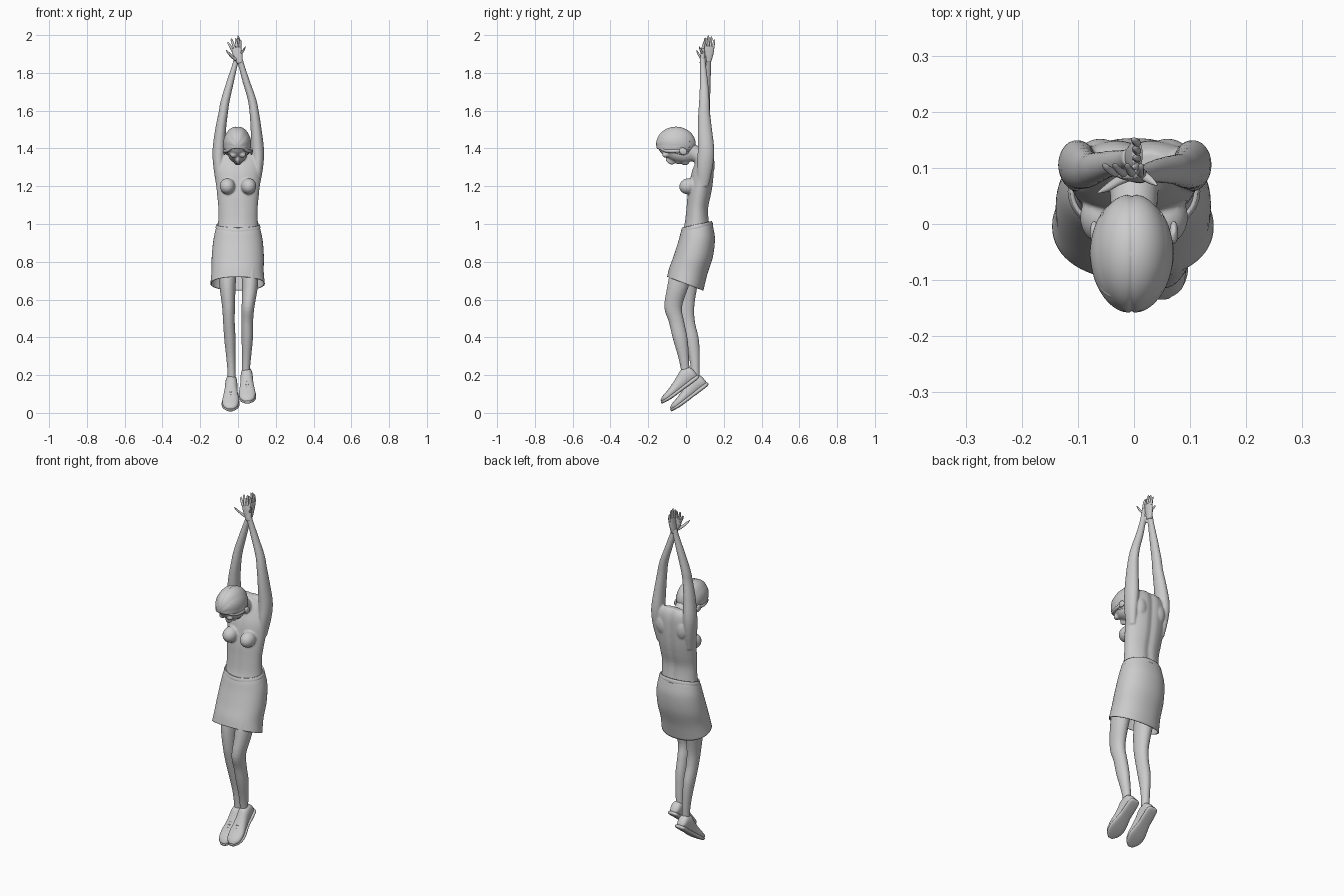
import bpy, bmesh, math
from mathutils import Vector, Matrix


def frame(o, z, x):
    z = Vector(z).normalized()
    y = z.cross(Vector(x)).normalized()
    x = y.cross(z)
    m = Matrix((x, y, z)).transposed().to_4x4()
    m.translation = Vector(o)
    return m


def loft(bm, secs, M=Matrix(), n=28, steps=4, power=2.0, groove=0.0, cap=True):
    """Smooth tube through sections (x, y, z, rx, ry[, tilt])."""
    s = [Vector(tuple(k) + (0,) * (6 - len(k))) for k in secs]
    rows = []
    for i in range(len(s) - 1):
        a, b, c, d = s[max(i - 1, 0)], s[i], s[i + 1], s[min(i + 2, len(s) - 1)]
        for j in range(steps):
            t = j / steps
            rows.append(0.5 * (2 * b + (c - a) * t + (2 * a - 5 * b + 4 * c - d) * t * t
                               + (3 * b - 3 * c + d - a) * t ** 3))
    rows.append(s[-1])
    rings = []
    for r in rows:
        ring = []
        for k in range(n):
            t = 2 * math.pi * k / n
            c, q = math.cos(t), math.sin(t)
            x = r[3] * math.copysign(abs(c) ** (2 / power), c)
            y = r[4] * math.copysign(abs(q) ** (2 / power), q)
            z = r[2] + r[5] * y
            y -= groove * math.exp(-(x / 0.018) ** 2) * (1 if q > 0 else -0.4)
            ring.append(bm.verts.new(M @ Vector((r[0] + x, r[1] + y, z))))
        rings.append(ring)
    for a, b in zip(rings, rings[1:]):
        for k in range(n):
            bm.faces.new((a[k], a[(k + 1) % n], b[(k + 1) % n], b[k]))
    if cap:
        bm.faces.new(rings[0][::-1])
        bm.faces.new(rings[-1])


def ball(bm, c, r, rx=0.0):
    m = Matrix.Translation(c) @ Matrix.Rotation(rx, 4, 'X') @ Matrix.Diagonal((*r, 1))
    return bmesh.ops.create_uvsphere(bm, u_segments=48, v_segments=32, radius=1, matrix=m)['verts']


def finish(bm, name):
    bmesh.ops.recalc_face_normals(bm, faces=bm.faces)
    for f in bm.faces:
        f.smooth = True
    me = bpy.data.meshes.new(name)
    bm.to_mesh(me)
    bm.free()
    ob = bpy.data.objects.new(name, me)
    bpy.context.collection.objects.link(ob)
    return ob


# Body: torso, limbs, neck and face merged by a voxel remesh
bm = bmesh.new()
loft(bm, [(0, .02, .77, .09, .06), (0, .04, .85, .115, .08), (0, .055, .93, .115, .085),
          (0, .058, 1.0, .106, .068), (0, .06, 1.08, .104, .06), (0, .07, 1.15, .11, .064),
          (0, .08, 1.21, .116, .064), (0, .09, 1.28, .12, .06), (0, .105, 1.35, .115, .046),
          (0, .112, 1.39, .095, .033), (0, .112, 1.415, .06, .02)], groove=.008, n=48)
# arms
loft(bm, [(-.095, .09, 1.2, .02, .03), (-.102, .1, 1.3, .028, .042), (-.101, .106, 1.39, .034, .044),
          (-.092, .1, 1.5, .029, .038), (-.078, .097, 1.59, .025, .031), (-.068, .1, 1.65, .024, .028),
          (-.042, .108, 1.75, .02, .023), (-.017, .115, 1.84, .015, .018), (-.006, .118, 1.88, .016, .018)])
loft(bm, [(.095, .09, 1.2, .02, .03), (.105, .1, 1.3, .028, .042), (.104, .106, 1.39, .034, .044),
          (.096, .1, 1.5, .029, .038), (.086, .096, 1.59, .025, .031), (.074, .097, 1.66, .023, .027),
          (.045, .095, 1.75, .02, .022), (.018, .09, 1.84, .017, .016), (.006, .087, 1.88, .018, .015)])
# legs
loft(bm, [(-.056, .045, .86, .05, .06), (-.056, .02, .75, .048, .062), (-.055, .003, .66, .042, .056),
          (-.05, -.002, .56, .034, .046), (-.048, .008, .48, .031, .04), (-.043, .03, .39, .03, .038),
          (-.038, .045, .29, .024, .028), (-.034, .05, .2, .021, .022), (-.034, .05, .13, .022, .024)])
loft(bm, [(.06, .02, .86, .05, .06), (.063, -.02, .75, .046, .062), (.063, -.045, .66, .041, .056),
          (.053, -.068, .56, .034, .047), (.049, -.05, .48, .031, .041), (.049, -.03, .39, .03, .039),
          (.045, -.012, .29, .024, .028), (.042, -.003, .22, .021, .023), (.043, .005, .17, .022, .024)])
for s in (-1, 1):
    ball(bm, (s * .056, .012, 1.2), (.04, .048, .042), .25)      # breast
    ball(bm, (s * .06, .128, 1.31), (.035, .024, .055))          # shoulder blade
    ball(bm, (s * .071, -.015, 1.385), (.008, .02, .024), .9)    # ear
    ball(bm, (s * .024, -.108, 1.365), (.018, .018, .014))       # brow
# neck, skull, jaw, nose, lips, chin
loft(bm, [(0, 0, -.02, .055, .035), (0, 0, .05, .043, .042), (0, 0, .12, .042, .046)],
     frame((0, .1, 1.34), (0, -.83, .5), (1, 0, 0)))
ball(bm, (-.004, -.055, 1.425), (.068, .097, .08))
ball(bm, (-.002, -.045, 1.378), (.052, .088, .05), -.35)
ball(bm, (-.001, -.005, 1.332), (.022, .024, .022))
ball(bm, (-.001, -.083, 1.335), (.011, .028, .018), -.5)
ball(bm, (-.001, -.043, 1.328), (.02, .016, .011), -.5)
body = finish(bm, "body")
m = body.modifiers.new("blend", 'REMESH')
m.mode, m.voxel_size, m.use_smooth_shade = 'VOXEL', .005, True
m = body.modifiers.new("soften", 'SMOOTH')
m.factor, m.iterations = .5, 5

# Hands with spread fingers
def hand(name, o, z, x, fan):
    bm = bmesh.new()
    M = frame(o, z, x)
    loft(bm, [(0, 0, -.01, .015, .014), (0, 0, .025, .023, .013), (0, 0, .055, .027, .011),
              (0, 0, .074, .024, .009)], M, n=20, power=2.4)
    for i, ln in enumerate((.05, .062, .058, .044)):
        u = -.0195 + .013 * i
        loft(bm, [(u * (1 + fan * t), .012 * t * t, .062 + ln * t, r, r)
                  for t, r in ((0, .0075), (.4, .007), (.75, .006), (.95, .005), (1.08, .001))],
             M, n=10, steps=3)
    loft(bm, [(-.012, 0, .008, .012, .01), (-.03, -.012, .03, .009, .008),
              (-.044, -.026, .054, .007, .006), (-.053, -.034, .074, .002, .002)], M, n=12)
    finish(bm, name)


hand("rear_hand", (-.004, .119, 1.869), (.14, .06, 1), (0, 1, -.06), .25)
hand("front_hand", (.008, .087, 1.862), (-.27, .05, 1), (1, 0, .27), .7)

# Skirt shell and waistband
bm = bmesh.new()
loft(bm, [(0, .058, .99, .112, .079, .22), (0, .057, .965, .12, .087, .2), (0, .055, .91, .131, .098, .1),
          (-.001, .037, .825, .138, .106, .04), (-.002, .012, .75, .138, .101, -.16),
          (-.002, -.004, .684, .144, .096, -.38)], n=64, steps=6, power=2.15, cap=False)
skirt = finish(bm, "skirt")
m = skirt.modifiers.new("cloth", 'SOLIDIFY')
m.thickness, m.offset = .005, -1
bm = bmesh.new()
loft(bm, [(0, .058, .974, .117, .084, .21), (0, .058, .985, .118, .084, .22),
          (0, .058, .998, .113, .079, .22)], n=64, cap=False)
band = finish(bm, "waistband")
m = band.modifiers.new("cloth", 'SOLIDIFY')
m.thickness, m.offset = .008, -1

# Hair cap with combed ridges and a centre parting
bm = bmesh.new()
C = Vector((-.004, -.053, 1.423))
for v in bmesh.ops.create_uvsphere(bm, u_segments=96, v_segments=64, radius=1)['verts']:
    p = v.co.copy()
    k = 1 + .018 * abs(math.sin(5 * math.atan2(p.x, p.z + .5 + .3 * p.y)))
    k -= .02 * math.exp(-(p.x / .05) ** 2)
    v.co = C + Vector((p.x * .073, p.y * .104, p.z * .092)) * k
bmesh.ops.bisect_plane(bm, geom=bm.verts[:] + bm.edges[:] + bm.faces[:], plane_co=(0, -.1, 1.385),
                       plane_no=(0, .25, 1), clear_inner=True)
hair = finish(bm, "hair_cap")
m = hair.modifiers.new("thickness", 'SOLIDIFY')
m.thickness, m.offset = .006, -1

# Hair locks swept from the parting back over the ears
for s in (-1, 1):
    cu = bpy.data.curves.new("hair_locks", 'CURVE')
    cu.dimensions, cu.bevel_depth, cu.bevel_resolution, cu.use_fill_caps = '3D', .01, 3, True
    for j in range(4):
        h = .02 * j
        pts = [(.008, -.148 + .35 * h, 1.425 + .9 * h, .6), (.042, -.13, 1.392 + h, 1),
               (.064 - .1 * h, -.08, 1.385 + h, 1), (.068 - .1 * h, -.03, 1.388 + h, .9),
               (.05, .02, 1.39 + .8 * h, .4)]
        sp = cu.splines.new('NURBS')
        sp.points.add(len(pts) - 1)
        for q, (x, y, z, r) in zip(sp.points, pts):
            q.co, q.radius = (s * x - .004, y, z, 1), r
        sp.use_endpoint_u, sp.order_u = True, 3
    ob = bpy.data.objects.new("hair_locks", cu)
    bpy.context.collection.objects.link(ob)

# Shoes: upper, sole, collar and laces, toes pointing down
def shoe(side, o, d):
    M = frame(o, d, (1, 0, 0))
    bm = bmesh.new()
    loft(bm, [(0, .03, -.003, .012, .02), (0, .04, .01, .027, .036), (0, .046, .05, .032, .043),
              (0, .038, .09, .034, .036), (0, .03, .13, .039, .028), (0, .024, .17, .044, .022),
              (0, .02, .21, .037, .017), (0, .017, .232, .015, .01)], M, power=2.3)
    finish(bm, side + "_shoe_upper")
    bm = bmesh.new()
    loft(bm, [(0, .008, -.006, .012, .006), (0, .007, .006, .03, .01), (0, .007, .05, .034, .011),
              (0, .007, .1, .036, .01), (0, .007, .17, .048, .01), (0, .01, .213, .039, .009),
              (0, .012, .238, .014, .006)], M, power=3)
    finish(bm, side + "_shoe_sole")
    bm = bmesh.new()
    for i in range(5):
        z, y = .085 + .016 * i, .073 - .0055 * i
        for t in (-1, 1):
            loft(bm, [(0, 0, 0, .002, .002), (0, -.005, .018, .003, .003), (0, 0, .036, .002, .002)],
                 M @ frame((-.018, y - .006, z - .004 * t), (1, 0, .22 * t), (0, 0, 1)), n=8, steps=3)
    finish(bm, side + "_shoe_laces")


shoe("rear", (-.034, .116, .147), (-.03, -.79, -.6))
shoe("front", (.045, .067, .186), (.02, -.79, -.59))
